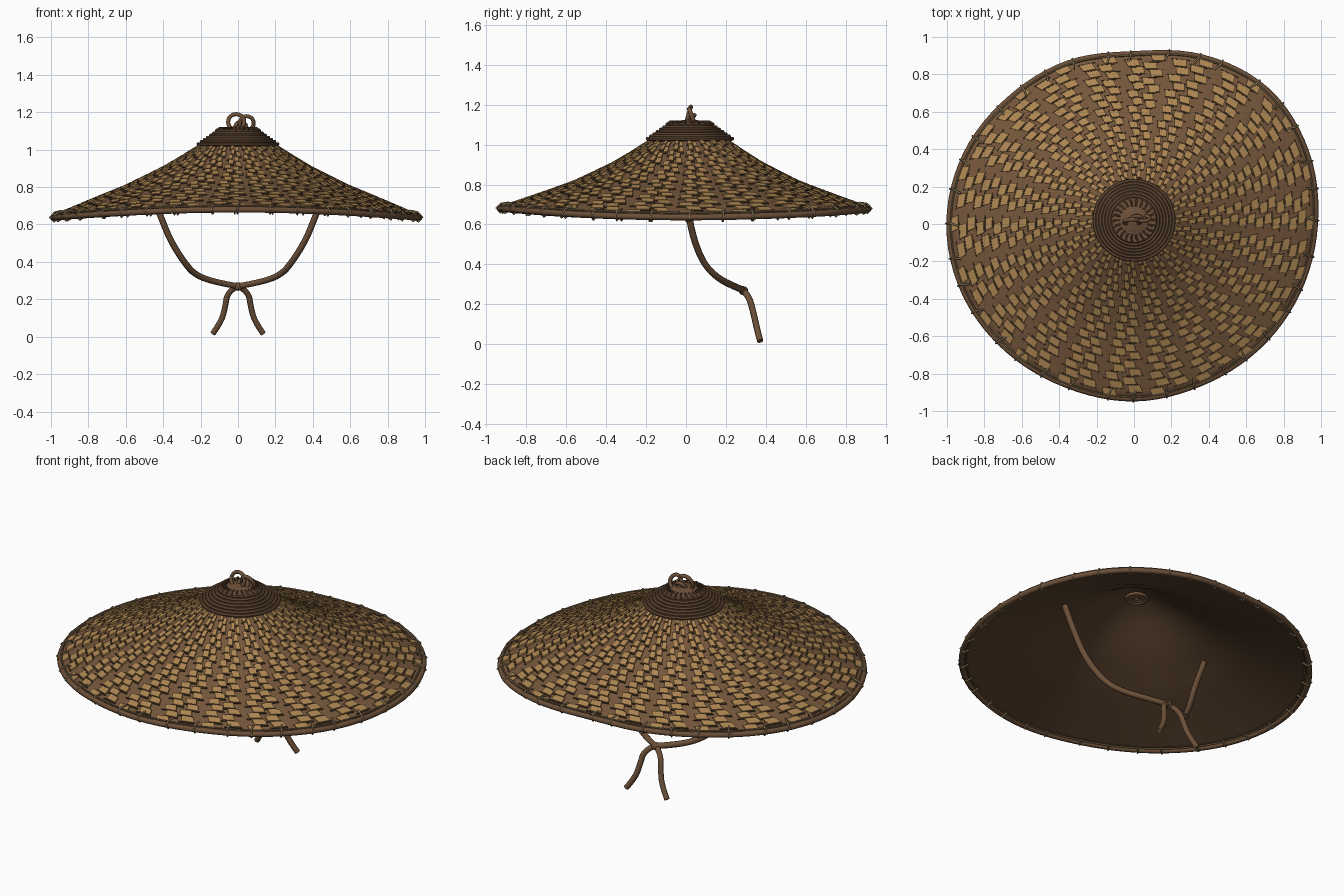
import bpy, bmesh, math, random
from mathutils import Vector

if "Cube" in bpy.data.objects:
    bpy.data.objects.remove(bpy.data.objects["Cube"])
random.seed(4)
TAU = 2 * math.pi
CY = 0.02          # y of the crown axis


def material(name, r, g, b):
    m = bpy.data.materials.new(name)
    m.use_nodes = True
    m.diffuse_color = (r, g, b, 1)
    n = m.node_tree.nodes["Principled BSDF"]
    n.inputs["Base Color"].default_value = (r, g, b, 1)
    n.inputs["Roughness"].default_value = 0.9
    return m


brown = material("bark brown", 0.18, 0.095, 0.045)
tan = material("straw tan", 0.42, 0.24, 0.085)
dark = material("dark brown", 0.09, 0.05, 0.026)
lining = material("lining brown", 0.105, 0.056, 0.028)
cord = material("cord brown", 0.15, 0.08, 0.04)
thread = material("pale thread", 0.30, 0.21, 0.11)

# Rim outline: radius at equal angle steps, starting at +x, counter-clockwise
RIM = [0.98, 1.01, 1.02, 0.975, 0.92, 0.94, 0.955, 0.985,
       1.0, 0.99, 0.965, 0.945, 0.945, 0.935, 0.945, 0.96]
# Slope of the hat: fraction of rim radius, height
SLOPE = [(0.05, 1.085), (0.1, 1.075), (0.2, 1.025), (0.3, 0.963), (0.4, 0.905),
         (0.6, 0.81), (0.8, 0.735), (1.0, 0.66)]


def rim_radius(a):
    u = a / TAU * 16
    i, f = math.floor(u), u - math.floor(u)
    p = [RIM[(i + k) % 16] for k in (-1, 0, 1, 2)]
    return p[1] + 0.5 * f * (p[2] - p[0] + f * (2 * p[0] - 5 * p[1] + 4 * p[2] - p[3]
                             + f * (3 * (p[1] - p[2]) + p[3] - p[0])))


def height(t):
    for (t0, z0), (t1, z1) in zip(SLOPE, SLOPE[1:]):
        if t <= t1:
            return z0 + (z1 - z0) * (t - t0) / (t1 - t0)
    return SLOPE[-1][1]


def hat_point(t, a, lift=0.0):
    """Point on the hat surface, raised along its rough normal."""
    r = rim_radius(a) * t + lift * 0.4
    z = height(t) - 0.022 * math.cos(2 * a) * t ** 3 + lift * 0.9
    return Vector((r * math.cos(a), CY * (1 - t) + r * math.sin(a), z))


def finish(name, bm, mats, smooth=True):
    bmesh.ops.recalc_face_normals(bm, faces=bm.faces)
    me = bpy.data.meshes.new(name)
    bm.to_mesh(me)
    bm.free()
    ob = bpy.data.objects.new(name, me)
    bpy.context.collection.objects.link(ob)
    for m in mats:
        me.materials.append(m)
    if smooth:
        for o in bpy.context.selected_objects:
            o.select_set(False)
        ob.select_set(True)
        bpy.context.view_layer.objects.active = ob
        bpy.ops.object.shade_smooth_by_angle(angle=math.radians(40))
    return ob


def rings_to_faces(bm, rows):
    for lo, hi in zip(rows, rows[1:]):
        n = len(lo)
        for i in range(n):
            j = (i + 1) % n
            bm.faces.new((lo[i], lo[j], hi[j], hi[i]))


def tube(name, paths, radius, mat, closed=False, kind="NURBS"):
    cu = bpy.data.curves.new(name, "CURVE")
    cu.dimensions = "3D"
    cu.bevel_depth, cu.bevel_resolution, cu.resolution_u = radius, 2, 6
    cu.use_fill_caps = True
    for pts in paths:
        sp = cu.splines.new(kind)
        sp.points.add(len(pts) - 1)
        for p, co in zip(sp.points, pts):
            p.co = (*co, 1)
        sp.use_cyclic_u = closed
        if kind == "NURBS":
            sp.order_u, sp.use_endpoint_u = 3, True
    cu.materials.append(mat)
    ob = bpy.data.objects.new(name, cu)
    bpy.context.collection.objects.link(ob)
    return ob


# Hat shell with a darker lining
bm = bmesh.new()
SEG = 128
levels = [0.05, 0.1] + [0.2 + 0.05 * k for k in range(17)]
rows = [[bm.verts.new(hat_point(t, TAU * i / SEG)) for i in range(SEG)] for t in levels]
bm.faces.new(rows[0])
rings_to_faces(bm, rows)
shell = finish("woven_shell", bm, [brown, lining])
solid = shell.modifiers.new("thickness", "SOLIDIFY")
solid.thickness, solid.offset, solid.material_offset = 0.012, -1, 1

# Woven strips: staggered slanted straw slats with dark weft bars between them
bm = bmesh.new()


def slat(t0, t1, a0, a1, skew, lift, mat):
    corners = [(t0, a0), (t0, a1), (t1, a1 + skew), (t1, a0 + skew)]
    top = [bm.verts.new(hat_point(t, a, lift)) for t, a in corners]
    low = [bm.verts.new(hat_point(t, a, -0.002)) for t, a in corners]
    faces = [bm.faces.new(top)]
    for i in range(4):
        j = (i + 1) % 4
        faces.append(bm.faces.new((low[i], low[j], top[j], top[i])))
    for f in faces:
        f.material_index = mat


COLS, ROWS = 44, 17
pitch, step = TAU / COLS, 0.78 / ROWS
for c in range(COLS):
    pair = 0.1 if c % 2 == 0 else -0.1
    for k in range(ROWS):
        t = 0.205 + step * (k + 0.45 * (c % 2))
        if t + step > 0.985:
            continue
        zig = 0.12 if k % 2 else -0.12
        a = pitch * (c + pair + zig + random.uniform(-0.04, 0.04))
        slat(t, t + step * 0.8, a - pitch * 0.3, a + pitch * 0.25, pitch * 0.1, 0.008, 0)
        slat(t + step * 0.85, t + step * 0.97, a - pitch * 0.35, a + pitch * 0.4, 0, 0.006, 1)
finish("woven_slats", bm, [tan, dark], smooth=False)

# Rim binding, pale edge thread and lashings
angles = [TAU * i / 96 for i in range(96)]
tube("rim_binding", [[hat_point(0.99, a, -0.006) for a in angles]], 0.016, cord, True, "POLY")
tube("rim_thread", [[hat_point(0.975, a, 0.012) for a in angles]], 0.004, thread, True, "POLY")
tube("inner_rim_thread", [[hat_point(0.97, a, -0.018) for a in angles]], 0.004, thread, True, "POLY")
lashings = []
for i in range(36):
    a = TAU * (i + random.uniform(-0.15, 0.15)) / 36
    lashings.append([hat_point(0.94, a + 0.015, 0.01), hat_point(0.975, a, 0.017),
                     hat_point(1.006, a, 0.0), hat_point(0.995, a, -0.028),
                     hat_point(0.96, a, -0.02)])
tube("rim_lashings", lashings, 0.005, thread, kind="POLY")

# Coiled crown cap: a stepped profile turned around the axis
bm = bmesh.new()
profile = [(0.2, 1.015)]
COILS = 7
for k in range(COILS):
    r, z = 0.212 - 0.0165 * k, 1.03 + 0.0115 * k
    for d in (-40, 10, 60, 110):
        d = math.radians(d)
        profile.append((r + 0.010 * math.cos(d), z + 0.010 * math.sin(d)))
profile += [(0.09, 1.106), (0.06, 1.118), (0.03, 1.125)]
rows = [[bm.verts.new((r * math.cos(TAU * i / 48), CY + r * math.sin(TAU * i / 48), z))
         for i in range(48)] for r, z in profile]
rings_to_faces(bm, rows)
bm.faces.new(rows[-1])
finish("coiled_cap", bm, [cord])

# Short stitches around the top of the cap
stitches = []
for i in range(22):
    a = TAU * i / 22
    stitches.append([(r * math.cos(a + s), CY + r * math.sin(a + s), z)
                     for r, s, z in ((0.12, 0.08, 1.102), (0.1, 0, 1.116), (0.075, 0, 1.116))])
tube("cap_stitches", stitches, 0.005, dark, kind="POLY")


# Looped knot on the crown
def loop(cx, cy, cz, r, lean):
    return [(cx + r * math.cos(a), cy + lean * math.sin(a), cz + r * math.sin(a))
            for a in (TAU * i / 20 for i in range(20))]


tube("crown_knot", [loop(-0.01, 0.012, 1.147, 0.043, 0.012),
                    loop(0.047, 0.03, 1.142, 0.037, -0.014),
                    loop(0.015, 0.022, 1.118, 0.03, 0.02)], 0.011, cord, True, "POLY")

# Coil seen at the peak of the lining
tube("inner_coil", [[(r * math.cos(a), CY + r * math.sin(a), z) for a in angles[::4]]
                    for r, z in ((0.055, 1.055), (0.035, 1.057), (0.015, 1.059))],
     0.01, cord, True, "POLY")

# Chin cord: two strands that meet at a knot, and two loose tails
STRAND = [(0.5, 0.0, 0.855), (0.42, 0.01, 0.66), (0.365, 0.04, 0.52), (0.29, 0.09, 0.40),
          (0.23, 0.16, 0.33), (0.12, 0.24, 0.29), (0.0, 0.29, 0.27)]
TAIL = [(0.0, 0.285, 0.27), (0.055, 0.315, 0.245), (0.07, 0.34, 0.15),
        (0.09, 0.355, 0.08), (0.135, 0.372, 0.016)]
for side, sx in (("left", 1), ("right", -1)):
    tube(side + "_chin_cord", [[(x * sx, y, z) for x, y, z in STRAND]], 0.017, cord)
    tube(side + "_cord_tail", [[(x * sx, y, z) for x, y, z in TAIL]], 0.016, cord)
bm = bmesh.new()
bmesh.ops.create_uvsphere(bm, u_segments=16, v_segments=10, radius=0.023)
bmesh.ops.translate(bm, verts=bm.verts, vec=(0, 0.288, 0.268))
finish("chin_knot", bm, [cord])
